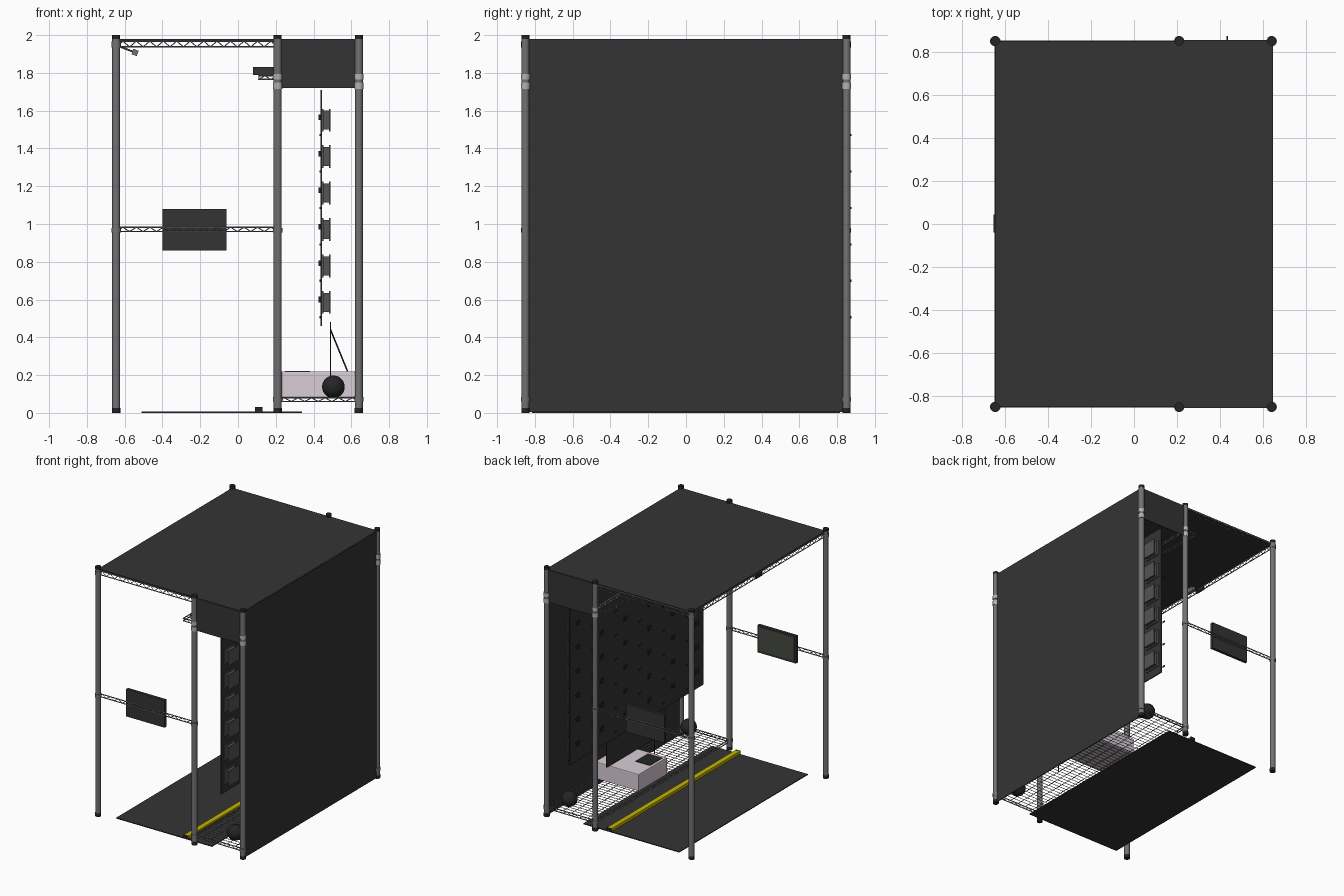
import bpy, bmesh, math
from mathutils import Vector, Matrix

if "Cube" in bpy.data.objects:
    bpy.data.objects.remove(bpy.data.objects["Cube"])


def mat(name, r, g, b):
    m = bpy.data.materials.new(name)
    m.diffuse_color = (r, g, b, 1)
    m.use_nodes = True
    m.node_tree.nodes["Principled BSDF"].inputs["Base Color"].default_value = m.diffuse_color
    return m


DARK = mat("dark_panel", .034, .034, .034)
BLACK = mat("black", .018, .018, .018)
STEEL = mat("steel", .17, .17, .17)
LIGHT = mat("light_collar", .45, .45, .45)
MID = mat("mid_grey", .09, .09, .09)
PINK = mat("pale_case", .70, .61, .68)
YELLOW = mat("yellow", .55, .45, .0)
GLASS = mat("screen", .06, .065, .055)


def finish(name, bm, m, smooth=False):
    me = bpy.data.meshes.new(name)
    bm.to_mesh(me)
    bm.free()
    me.materials.append(m)
    ob = bpy.data.objects.new(name, me)
    bpy.context.collection.objects.link(ob)
    if smooth:
        bpy.ops.object.select_all(action='DESELECT')
        ob.select_set(True)
        bpy.context.view_layer.objects.active = ob
        bpy.ops.object.shade_smooth_by_angle(angle=math.radians(40))
    return ob


def add_box(bm, x0, x1, y0, y1, z0, z1):
    c = Matrix.Translation(((x0 + x1) / 2, (y0 + y1) / 2, (z0 + z1) / 2))
    bmesh.ops.create_cube(bm, size=1, matrix=c @ Matrix.Diagonal((x1 - x0, y1 - y0, z1 - z0, 1)))


def box(name, m, *dims, bevel=0):
    bm = bmesh.new()
    add_box(bm, *dims)
    if bevel:
        bmesh.ops.bevel(bm, geom=bm.edges[:], offset=bevel, segments=2, affect='EDGES', profile=.5)
    return finish(name, bm, m)


def rod(bm, a, b, r, n=5):
    a, b = Vector(a), Vector(b)
    d = b - a
    M = Matrix.Translation((a + b) / 2) @ d.to_track_quat('Z', 'Y').to_matrix().to_4x4()
    bmesh.ops.create_cone(bm, cap_ends=True, segments=n, radius1=r, radius2=r, depth=d.length, matrix=M)


def truss(bm, a, b, h, r=.004, pitch=.036):
    """Two rails with a zigzag wire between them; a-b is the lower rail."""
    a, b, up = Vector(a), Vector(b), Vector((0, 0, h))
    rod(bm, a, b, r)
    rod(bm, a + up, b + up, r)
    n = max(2, round((b - a).length / pitch))
    pts = [a.lerp(b, i / n) + (up if i % 2 else up * 0) for i in range(n + 1)]
    for p, q in zip(pts, pts[1:]):
        rod(bm, p, q, r * .65, 4)


XL, XM, XR, Y = -.645, .21, .64, .85

# posts with feet, caps and collars
posts, feet, collars = bmesh.new(), bmesh.new(), bmesh.new()
for x in (XL, XM, XR):
    for y in (-Y, Y):
        rod(posts, (x, y, .025), (x, y, 1.985), .021, 20)
        rod(feet, (x, y, 0), (x, y, .027), .022, 20)
        rod(feet, (x, y, 1.98), (x, y, 2), .0215, 20)
        levels = [(.06, .025)] if x != XL else []
        levels += [(1.715, .035), (1.765, .03)] if x != XL else [(1.935, .03)]
        levels += [(.955, .025)] if x != XR else []
        for z, h in levels:
            rod(collars if z > 1.7 and x != XL else posts, (x, y, z), (x, y, z + h), .0245, 20)
finish("posts", posts, STEEL, True)
finish("post_feet_and_caps", feet, BLACK, True)
finish("post_collars", collars, LIGHT, True)

# rails at the top and at monitor height
rails = bmesh.new()
for y in (-Y, Y):
    truss(rails, (XL, y, 1.938), (XM, y, 1.938), .03)
    truss(rails, (XL, y, .96), (XM, y, .96), .023)
truss(rails, (XL, -Y, 1.938), (XL, Y, 1.938), .03)
finish("truss_rails", rails, STEEL)


# wire shelves
def shelf(name, x0, x1, z):
    bm = bmesh.new()
    for y in (-Y, Y):
        truss(bm, (x0, y, z), (x1, y, z), .02)
    for x in (x0, x1):
        truss(bm, (x, -Y, z), (x, Y, z), .02)
    n = 48
    for i in range(1, n):
        y = -Y + 2 * Y * i / n
        rod(bm, (x0, y, z + .022), (x1, y, z + .022), .0025, 4)
    k = max(2, round((x1 - x0) / .07))
    for i in range(1, k):
        x = x0 + (x1 - x0) * i / k
        rod(bm, (x, -Y, z + .018), (x, Y, z + .018), .003, 4)
    finish(name, bm, STEEL)


shelf("lower_shelf", XM, XR, .06)
shelf("upper_shelf", XM, XR, 1.765)
shelf("upper_shelf_extension", .11, XM - .005, 1.765)
box("shelf_unit", DARK, .08, .19, -.15, .15, 1.79, 1.83)

# cover panels
box("roof_panel", DARK, XL, XR, -Y, Y, 1.972, 1.98)
box("side_panel", DARK, .638, .646, -.835, .835, .005, 1.978)
for s, n in ((-1, "front"), (1, "back")):
    box(n + "_header_panel", DARK, XM, XR, s * .853 - .003, s * .853 + .003, 1.72, 1.978)

# floor mat and yellow line strip
box("floor_mat", DARK, -.51, .34, -.815, .815, 0, .007)
box("floor_strip", YELLOW, .09, .13, -.81, .81, .007, .03)
for s in (-1, 1):
    box("strip_end", BLACK, .09, .13, s * .815 - .005, s * .815 + .005, .007, .031)

# monitors facing inward
for s, n in ((-1, "front"), (1, "back")):
    def span(a, b):
        return sorted((s * a, s * b))
    box(n + "_monitor", DARK, -.4, -.06, *span(.822, .845), .86, 1.08)
    box(n + "_monitor_screen", GLASS, -.385, -.075, *span(.820, .823), .88, 1.067)

# peg board with grid of holders behind and pegs in front
box("peg_board", DARK, .436, .444, -.845, .845, .46, 1.71)
holders, pegs = bmesh.new(), bmesh.new()
for r in range(6):
    z = .585 + r * .193
    for c in range(6):
        y = -.75 + c * .3
        add_box(holders, .444, .452, y - .07, y + .07, z - .06, z + .06)
        add_box(holders, .482, .49, y - .07, y + .07, z - .06, z + .06)
        add_box(holders, .452, .482, y - .05, y + .05, z - .05, z + .05)
        add_box(pegs, .427, .436, y - .018, y + .018, z, z + .03)
        add_box(pegs, .431, .436, y + .10, y + .125, z - .085, z - .073)
finish("board_holders", holders, MID)
finish("board_pegs", pegs, BLACK)

# pale device case on the lower shelf
box("device_case", PINK, .23, .62, -.09, .27, .083, .22, bevel=.006)
box("device_display", BLACK, .25, .38, -.06, .10, .218, .223)

# upright sign panel with braces
box("upright_panel", DARK, .487, .493, -.44, .31, .22, .48)
br = bmesh.new()
for y in (-.3, .17):
    rod(br, (.49, y, .44), (.58, y, .22), .004, 6)
    rod(br, (.49, y, .08), (.49, y, .25), .004, 6)
finish("panel_braces", br, BLACK)

# round speakers at both ends of the lower shelf
for y in (-.755, .755):
    bm = bmesh.new()
    bmesh.ops.create_uvsphere(bm, u_segments=24, v_segments=14, radius=.06,
                              matrix=Matrix.Translation((.505, y, .138)))
    finish("round_speaker", bm, BLACK, True)

# camera hanging from the left top rail
cam = bmesh.new()
rod(cam, (-.64, 0, 1.945), (-.55, 0, 1.91), .005, 8)
finish("camera_arm", cam, STEEL)
box("camera_bracket", BLACK, -.652, -.638, -.04, .045, 1.935, 1.97)
head = box("camera_head", STEEL, -.015, .015, -.045, .045, -.015, .015)
head.matrix_world = Matrix.Translation((-.545, 0, 1.908)) @ Matrix.Rotation(.35, 4, 'Y')
